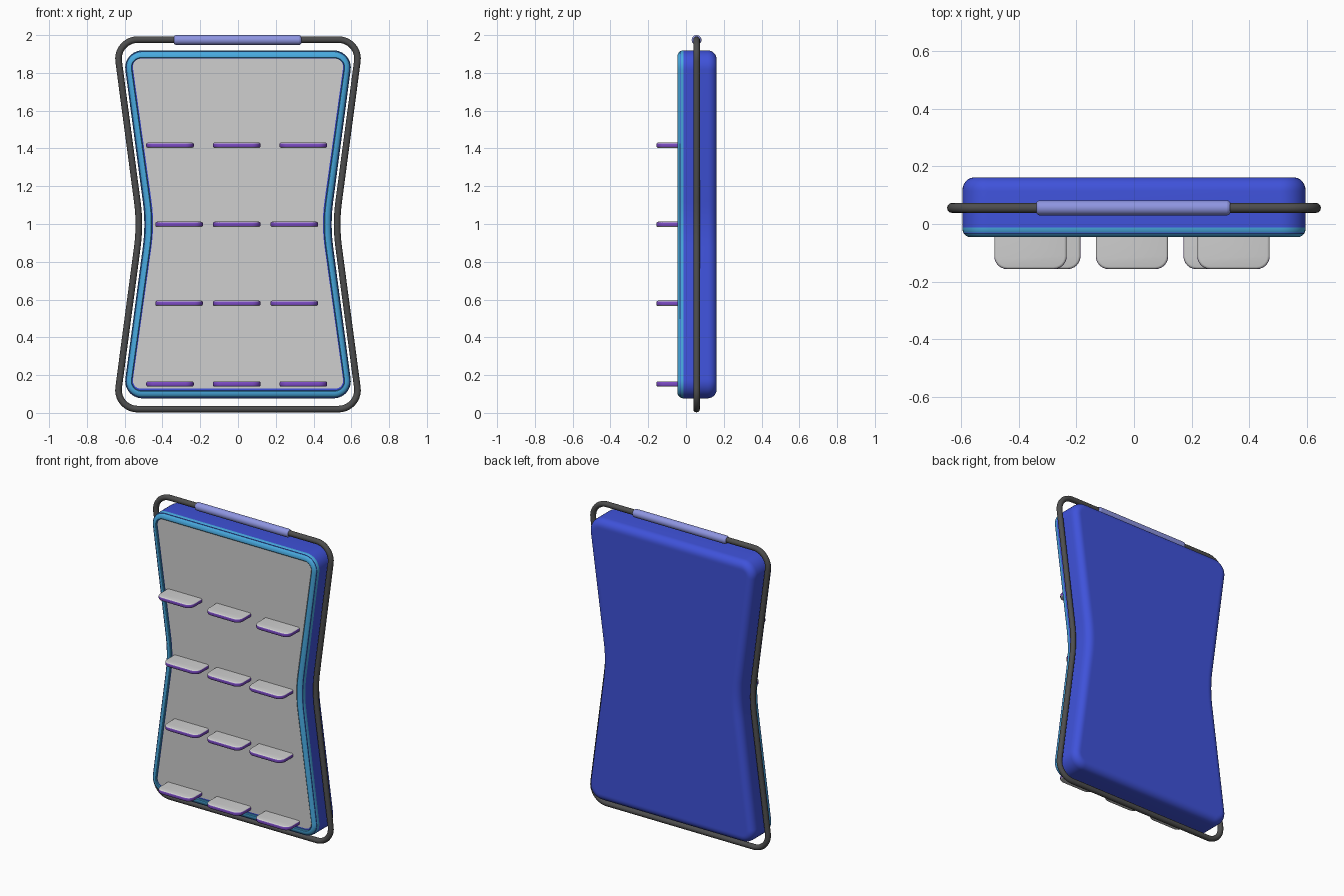
import bpy, bmesh, math
from mathutils import Vector

if "Cube" in bpy.data.objects:
    bpy.data.objects.remove(bpy.data.objects["Cube"], do_unlink=True)


def material(name, rgb):
    m = bpy.data.materials.new(name)
    m.use_nodes = True
    m.diffuse_color = (*rgb, 1)
    m.node_tree.nodes["Principled BSDF"].inputs["Base Color"].default_value = (*rgb, 1)
    return m


BLUE = material("deep blue", (0.05, 0.085, 0.7))
CYAN = material("sky blue", (0.065, 0.4, 0.74))
GRAY = material("light gray", (0.62, 0.62, 0.62))
PURPLE = material("purple", (0.2, 0.07, 0.55))
DARK = material("charcoal", (0.075, 0.075, 0.075))
LILAC = material("lilac", (0.27, 0.3, 0.75))

MID = 0.998   # height of the waist


def fillet(prev, corner, nxt, tangent, steps):
    """Arc replacing a corner, touching both edges at the tangent length."""
    a, b = (prev - corner).normalized(), (nxt - corner).normalized()
    half = a.angle(b) / 2
    r = tangent * math.tan(half)
    mid = (a + b).normalized()
    centre = corner + mid * (r / math.sin(half))
    side = (a - b).normalized()
    sweep = math.pi / 2 - half
    angles = [sweep * (1 - 2 * i / steps) for i in range(steps + 1)]
    return [centre - mid * r * math.cos(t) + side * r * math.sin(t) for t in angles]


def hourglass(wide, waist, half_height, radius, inset=0.0):
    """Rounded hourglass outline in x, z."""
    w, n, h = wide - inset, waist - inset, half_height - inset
    r = max(radius - inset, 0.02) * 1.15
    pts = [Vector(p) for p in ((w, MID + h), (-w, MID + h), (-n, MID),
                               (-w, MID - h), (w, MID - h), (n, MID))]
    out = []
    for i, p in enumerate(pts):
        at_waist = i in (2, 5)
        out += fillet(pts[i - 1], p, pts[(i + 1) % 6],
                      0.12 if at_waist else r, 6 if at_waist else 10)
    return out


def finish(obj, angle=35):
    bpy.ops.object.select_all(action='DESELECT')
    obj.select_set(True)
    bpy.context.view_layer.objects.active = obj
    bpy.ops.object.shade_smooth_by_angle(angle=math.radians(angle))


def add_mesh(name, bm, mats, angle=35):
    bmesh.ops.recalc_face_normals(bm, faces=bm.faces[:])
    me = bpy.data.meshes.new(name)
    bm.to_mesh(me)
    bm.free()
    for m in mats:
        me.materials.append(m)
    obj = bpy.data.objects.new(name, me)
    bpy.context.collection.objects.link(obj)
    finish(obj, angle)
    return obj


def loft(name, sections, mat, capped=True):
    """Skin hourglass sections given as (inset, y)."""
    bm = bmesh.new()
    rings = [[bm.verts.new((p.x, y, p.y)) for p in hourglass(0.61, 0.488, 0.921, 0.09, d)]
             for d, y in sections]
    pairs = list(zip(rings, rings[1:])) + ([] if capped else [(rings[-1], rings[0])])
    for a, b in pairs:
        for i in range(len(a)):
            j = (i + 1) % len(a)
            bm.faces.new((a[i], a[j], b[j], b[i]))
    if capped:
        bm.faces.new(rings[0])
        bm.faces.new(rings[-1])
    return add_mesh(name, bm, [mat])


def rounded(r, y_flat, direction, steps=6):
    """Quarter-round edge from the side wall to the flat face at y_flat."""
    arc = [math.pi / 2 * i / steps for i in range(steps + 1)]
    return [(r * (1 - math.cos(t)), y_flat - direction * r * (1 - math.sin(t))) for t in arc]


# Padded body, its front rim and the recessed front panel
loft("body", [(0.03, -0.033), (0.004, -0.033), (0.004, -0.012), (0, -0.012)]
     + rounded(0.047, 0.162, 1) + [(0.056, 0.162)], BLUE)
loft("front_rim", [(0, -0.011)] + rounded(0.032, -0.046, -1)
     + [(0.037, -0.046), (0.041, -0.043), (0.041, -0.03), (0.02, -0.012)], CYAN, capped=False)
panel = loft("front_panel", [(0.047, -0.03), (0.047, -0.037)], GRAY)
panel.location.z = 0.004


# Tubular frame around the body
curve = bpy.data.curves.new("tube_frame", 'CURVE')
curve.dimensions = '3D'
curve.bevel_depth = 0.0175
curve.bevel_resolution = 4
path = hourglass(0.647, 0.517, 0.978, 0.1)
spline = curve.splines.new('POLY')
spline.points.add(len(path) - 1)
for point, p in zip(spline.points, path):
    point.co = (p.x, 0.056, p.y, 1)
spline.use_cyclic_u = True
curve.materials.append(DARK)
frame = bpy.data.objects.new("tube_frame", curve)
bpy.context.collection.objects.link(frame)
bpy.ops.object.select_all(action='DESELECT')
frame.select_set(True)
bpy.context.view_layer.objects.active = frame
bpy.ops.object.convert(target='MESH')
finish(frame, 40)

# Grip sleeve on the top bar
bpy.ops.mesh.primitive_cylinder_add(vertices=24, radius=0.026, depth=0.676,
                                    location=(-0.002, 0.056, 1.974),
                                    rotation=(0, math.pi / 2, 0))
grip = bpy.context.object
grip.name = "grip_sleeve"
grip.data.materials.append(LILAC)
bevel = grip.modifiers.new("soft_ends", 'BEVEL')
bevel.width = 0.012
bevel.segments = 3
finish(grip)


def shelf_peg(name, x, z):
    """Thin tab with rounded front corners and a coloured edge band."""
    bm = bmesh.new()
    bmesh.ops.create_cube(bm, size=1)
    for v in bm.verts:
        v.co = (x + v.co.x * 0.252, -0.0935 + v.co.y * 0.127, z + v.co.z * 0.028)
    corners = [e for e in bm.edges if all(v.co.y < -0.1 for v in e.verts)
               and abs(e.verts[0].co.z - e.verts[1].co.z) > 0.01]
    bmesh.ops.bevel(bm, geom=corners, offset=0.045, segments=6, profile=0.5, affect='EDGES')
    rims = [e for e in bm.edges if abs(e.verts[0].co.z - e.verts[1].co.z) < 0.001
            and min(v.co.y for v in e.verts) < -0.04]
    bmesh.ops.bevel(bm, geom=rims, offset=0.009, segments=3, profile=0.5, affect='EDGES')
    bm.normal_update()
    for f in bm.faces:
        f.material_index = int(abs(f.normal.z) < 0.3)
    add_mesh(name, bm, [GRAY, PURPLE])


# Four rows of three tabs, closer together near the waist
rows = [(0.153, 0.353), (0.58, 0.305), (0.998, 0.305), (1.417, 0.353)]
for r, (z, spread) in enumerate(rows, 1):
    for c, side in enumerate((-1, 0, 1), 1):
        shelf_peg(f"tab_row{r}_{c}", side * spread - 0.007, z)
